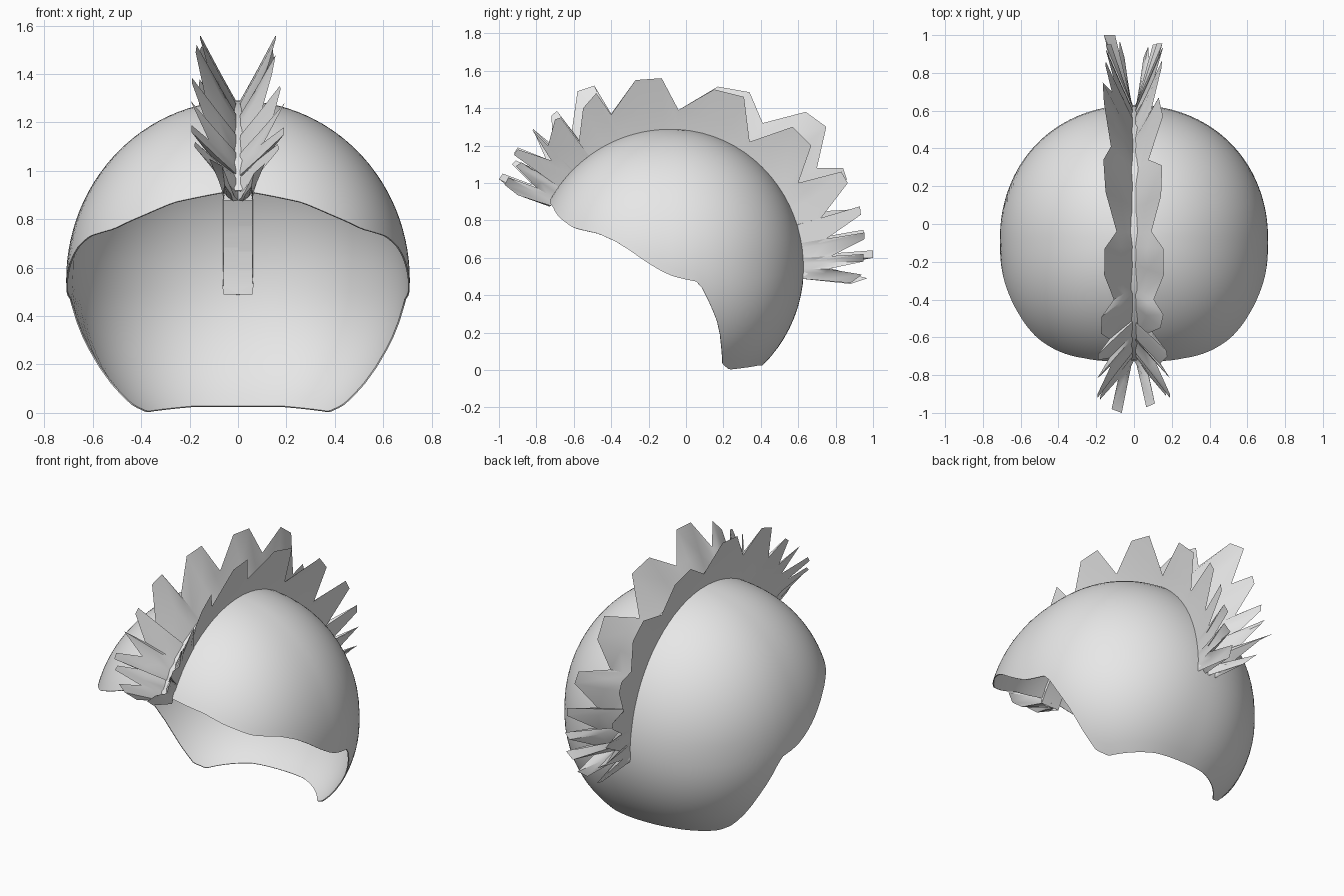
import bpy, bmesh, math

if "Cube" in bpy.data.objects:
    bpy.data.objects.remove(bpy.data.objects["Cube"])

CY, CZ = -0.08, 0.55                    # centre of the egg-shaped cap
RX, RZ_UP, RZ_DOWN = 0.71, 0.74, 0.725
RY_FRONT, RY_BACK = 0.74, 0.71

grey = bpy.data.materials.new("light_grey")
grey.diffuse_color = (0.8, 0.8, 0.8, 1)
grey.use_nodes = True
grey.node_tree.nodes["Principled BSDF"].inputs["Base Color"].default_value = grey.diffuse_color


def finish(name, bm, angle, thickness=0):
    bmesh.ops.recalc_face_normals(bm, faces=bm.faces)
    me = bpy.data.meshes.new(name)
    bm.to_mesh(me)
    bm.free()
    me.materials.append(grey)
    ob = bpy.data.objects.new(name, me)
    bpy.context.collection.objects.link(ob)
    bpy.ops.object.select_all(action='DESELECT')
    bpy.context.view_layer.objects.active = ob
    ob.select_set(True)
    if thickness:
        mod = ob.modifiers.new("thickness", 'SOLIDIFY')
        mod.thickness = thickness
        mod.offset = -1
        bpy.ops.object.modifier_apply(modifier=mod.name)
    bpy.ops.object.shade_smooth_by_angle(angle=math.radians(angle))


def power(v, p):
    return math.copysign(abs(v) ** p, v)


def squareness(front, w):
    """Plan exponent: squarer brow, rounder back, slightly squarer nape."""
    return 2.35 if front else 2.08 + 0.35 * max(0, -w)


def cap_point(az, el):
    """Point on the cap; azimuth 0 is the front, pi the back."""
    c, w = math.cos(el), math.sin(el)
    p = 2 / squareness(math.cos(az) > 0, w)
    v = -power(math.cos(az), p) * c
    return (RX * power(math.sin(az), p) * c,
            CY + v * (RY_FRONT if v < 0 else RY_BACK),
            CZ + w * (RZ_UP if w > 0 else RZ_DOWN))


# Cap opening, as side-on (y, z) points from brow to nape
RIM = [(-.72, .92), (-.71, .87), (-.68, .82), (-.6, .76), (-.47, .73), (-.38, .69),
       (-.3, .64), (-.15, .54), (-.08, .505), (-.03, .49), (.07, .47), (.13, .35),
       (.17, .25), (.19, .1), (.195, .03), (.23, .002), (.39, .025)]
rim = []
for y, z in RIM:
    w = (z - CZ) / (RZ_UP if z > CZ else RZ_DOWN)
    v = (y - CY) / (RY_FRONT if y < CY else RY_BACK)
    r = max(-1, min(1, -v / math.sqrt(1 - w * w)))
    rim.append((math.acos(power(r, squareness(r > 0, w) / 2)), math.asin(w)))
rim[0] = (0, rim[0][1])
rim.append((math.pi, rim[-1][1]))


def rim_elevation(az):
    for (a0, e0), (a1, e1) in zip(rim, rim[1:]):
        if az <= a1 + 1e-9:
            return e0 + (e1 - e0) * (az - a0) / max(a1 - a0, 1e-6)
    return rim[-1][1]


# Cap shell: rings running from the rim up to the crown
bm = bmesh.new()
N, M = 144, 28
rings = []
for j in range(M):
    ring = []
    for i in range(N):
        t = 2 * math.pi * i / N
        e = rim_elevation(min(t, 2 * math.pi - t))
        ring.append(bm.verts.new(cap_point(t, e + (math.pi / 2 - e) * j / M)))
    rings.append(ring)
crown = bm.verts.new((0, CY, CZ + RZ_UP))
for j in range(M):
    for i in range(N):
        k = (i + 1) % N
        if j < M - 1:
            bm.faces.new((rings[j][i], rings[j][k], rings[j + 1][k], rings[j + 1][i]))
        else:
            bm.faces.new((rings[j][i], rings[j][k], crown))
finish("cap_shell", bm, 40, 0.006)

# Jagged crest outlines (y, z), front to back
RIGHT = [(-.74, .87), (-.9, .935), (-.97, .99), (-.95, 1.03), (-.8, .975),
         (-.91, 1.09), (-.88, 1.11), (-.76, 1.04), (-.92, 1.15), (-.9, 1.18),
         (-.72, 1.12), (-.82, 1.28), (-.74, 1.19), (-.7, 1.34), (-.67, 1.35),
         (-.58, 1.16), (-.55, 1.4), (-.48, 1.48),
         (-.4, 1.365), (-.27, 1.55), (-.13, 1.56), (-.04, 1.39), (.15, 1.5), (.31, 1.46),
         (.34, 1.22), (.57, 1.3), (.67, 1.2), (.6, 1.0), (.83, 1.06), (.865, 1.0),
         (.72, .81), (.93, .875), (.935, .83), (.72, .68), (.955, .735), (.955, .7),
         (.74, .59), (.95, .62), (.95, .58), (.76, .54), (.94, .51), (.88, .465), (.64, .5)]
LEFT = [(-.74, .87), (-.9, .94), (-1.0, 1.02), (-.98, 1.05), (-.82, .99),
        (-.93, 1.1), (-.91, 1.12), (-.77, 1.06), (-.92, 1.16), (-.9, 1.19),
        (-.75, 1.13), (-.82, 1.29), (-.71, 1.2), (-.72, 1.36), (-.69, 1.385),
        (-.61, 1.28), (-.58, 1.49), (-.49, 1.52), (-.4, 1.37), (-.27, 1.55), (-.13, 1.56),
        (-.04, 1.39), (.17, 1.515), (.34, 1.485), (.41, 1.32), (.64, 1.38), (.75, 1.3),
        (.7, 1.08), (.84, 1.08), (.86, 1.02), (.75, .85), (.92, .86), (.92, .82),
        (.73, .7), (.95, .75), (.95, .71), (.74, .6), (1.0, .64), (1.0, .6),
        (.75, .55), (.97, .49), (.88, .46), (.64, .49)]


def flare(y, z):
    """How fast the tufts lean outward along the crest."""
    if y < -.6:
        return 0.22 if z < 1.06 else 0.46
    return 0.28 if y > .6 else 0.37


def crest(name, outline, side):
    """Wedge-shaped strip, flaring outward to a row of pointed tufts."""
    bm = bmesh.new()
    rows = []
    last = len(outline) - 1
    # end tufts twist inward so that their flat sides face up and down
    twist = {1: 0.055, 2: 0.065, last - 1: 0.05, last - 2: 0.075, last - 4: 0.10, last - 7: 0.12}
    for i, (y, z) in enumerate(outline):
        ang = math.atan2(z - CZ, CY - y)
        if ang < -1:
            ang += 2 * math.pi
        ang = max(math.radians(27), min(math.radians(185), ang))
        _, by, bz = cap_point(0, ang)
        h = math.hypot(y - by, z - bz)
        f = 0.975                                   # base sits just under the cap
        by, bz = CY + (by - CY) * f, CZ + (bz - CZ) * f
        end = i in (0, last)
        tip = 0.045 if end else twist.get(i, 0.055 + flare(y, z) * h)
        gap = 0.004 if end else 0.014
        lift = 0.035 if end else 0

        def along(t):
            return by + (y - by) * t, bz + (z - bz) * t

        pts = [(0, by, bz),
               (gap, *along(0.1)),
               (gap + (tip - gap) * 0.4, *along(0.45)),
               (tip, y, z + lift * 0.7),
               (0.06 + (tip - 0.06) * 0.35, by + (y - by) * 0.4, bz + (z - bz) * 0.4 + lift),
               (0.065 if end else 0.06, by, bz + lift)]
        rows.append([bm.verts.new((side * px, py, pz)) for px, py, pz in pts])
    for a, b in zip(rows, rows[1:]):
        for k in range(6):
            n = (k + 1) % 6
            bm.faces.new((a[k], a[n], b[n], b[k]))
    bm.faces.new(rows[0])
    bm.faces.new(rows[-1])
    finish(name, bm, 40)


crest("crest_right", RIGHT, 1)
crest("crest_left", LEFT, -1)
